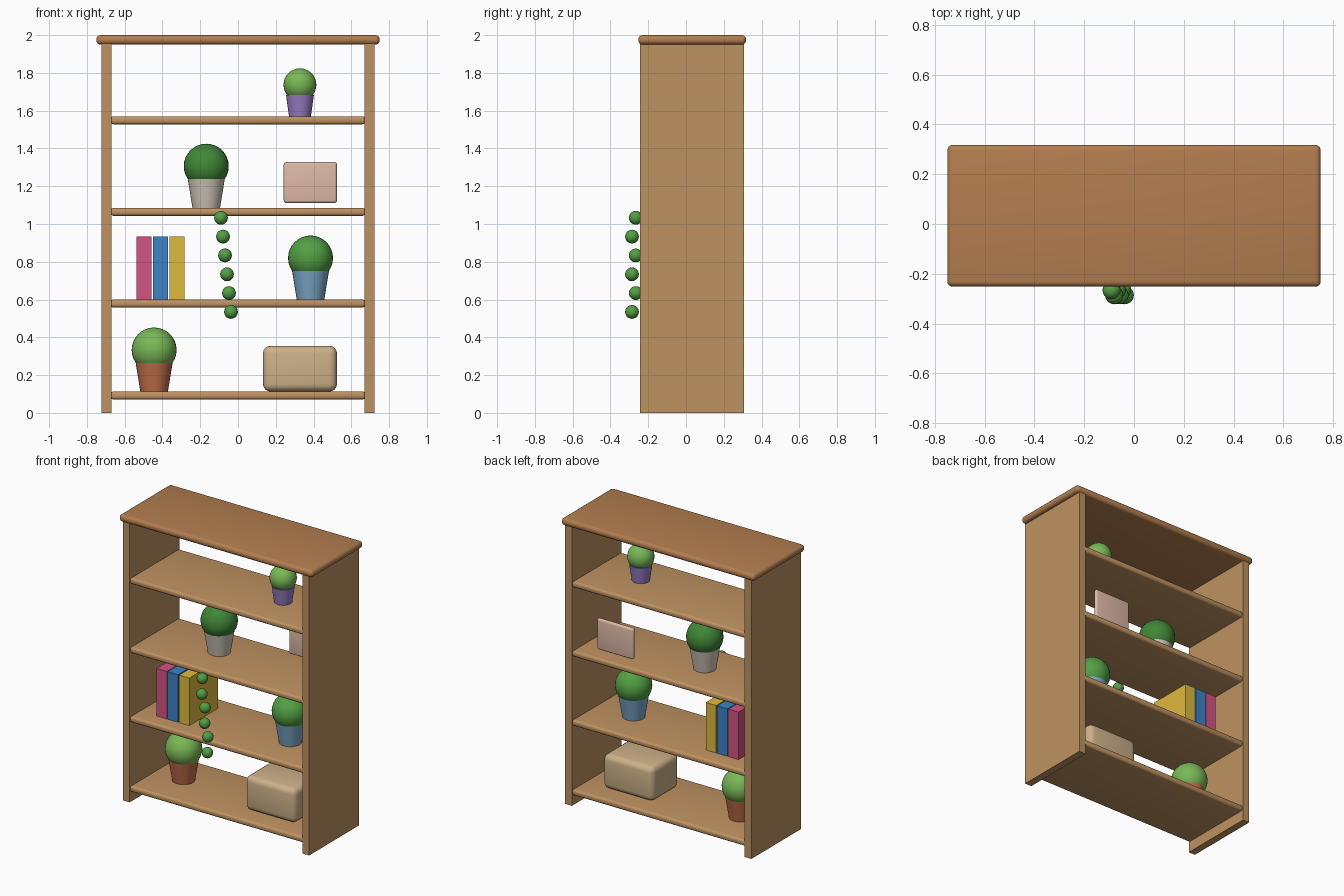
import bpy
from math import radians

if "Cube" in bpy.data.objects:
    bpy.data.objects.remove(bpy.data.objects["Cube"])

CY = 0.032  # depth centre of the shelf unit


def material(name, r, g, b):
    # picture colours (sRGB 0-255) to linear diffuse colour
    m = bpy.data.materials.new(name)
    m.diffuse_color = [(c / 255) ** 2.2 for c in (r, g, b)] + [1]
    m.use_nodes = True
    m.node_tree.nodes["Principled BSDF"].inputs["Base Color"].default_value = m.diffuse_color
    return m


def finish(name, mat, smooth=True):
    ob = bpy.context.object
    ob.name = name
    ob.data.materials.append(mat)
    if smooth:
        bpy.ops.object.shade_smooth_by_angle(angle=radians(35))
    return ob


def box(name, x, y, z, mat, bevel=0, segments=4):
    # x, y, z are (min, max) ranges
    bpy.ops.mesh.primitive_cube_add(size=1, location=[(a + b) / 2 for a, b in (x, y, z)])
    ob = bpy.context.object
    ob.scale = [b - a for a, b in (x, y, z)]
    bpy.ops.object.transform_apply(location=False, rotation=False, scale=True)
    if bevel:
        mod = ob.modifiers.new("rounded_edges", 'BEVEL')
        mod.width, mod.segments = bevel, segments
        bpy.ops.object.modifier_apply(modifier=mod.name)
    return finish(name, mat, bool(bevel))


def ball(name, loc, r, mat, segs=32):
    bpy.ops.mesh.primitive_uv_sphere_add(segments=segs, ring_count=segs // 2, radius=r, location=loc)
    bpy.ops.object.shade_smooth()
    return finish(name, mat, False)


def plant(name, x, z, r_low, r_top, height, r_leaf, z_leaf, pot_mat, leaf_mat):
    bpy.ops.mesh.primitive_cone_add(vertices=32, radius1=r_low, radius2=r_top, depth=height,
                                    location=(x, CY, z + height / 2))
    finish(name + "_pot", pot_mat)
    ball(name + "_foliage", (x, CY, z_leaf), r_leaf, leaf_mat)


wood = material("wood", 188, 145, 97)
shelf_wood = material("shelf_wood", 190, 145, 98)
top_wood = material("top_wood", 178, 125, 81)
light_green = material("light_green", 120, 182, 86)
mid_green = material("mid_green", 84, 158, 70)
dark_green = material("dark_green", 66, 134, 58)

# carcass
for side, s in (("left", -1), ("right", 1)):
    box(side + "_side_panel", sorted((s * 0.67, s * 0.722)), (-0.243, 0.307), (0, 1.955), wood)
box("top_board", (-0.75, 0.75), (-0.252, 0.318), (1.95, 2.0), top_wood, 0.022)
shelf_tops = [0.113, 0.6, 1.085, 1.57]
for i, z in enumerate(shelf_tops):
    box(f"shelf_{i + 1}", (-0.675, 0.675), (-0.24, 0.304), (z - 0.042, z), shelf_wood, 0.016)

# potted plants
plant("terracotta_plant", -0.444, 0.113, 0.073, 0.098, 0.154, 0.119, 0.333,
      material("terracotta", 190, 108, 74), light_green)
plant("blue_plant", 0.384, 0.6, 0.073, 0.098, 0.154, 0.119, 0.82,
      material("pot_blue", 122, 165, 198), mid_green)
plant("cream_plant", -0.168, 1.085, 0.073, 0.098, 0.154, 0.119, 1.306,
      material("pot_cream", 205, 195, 180), dark_green)
plant("purple_plant", 0.328, 1.57, 0.058, 0.074, 0.114, 0.087, 1.737,
      material("pot_purple", 150, 125, 195), light_green)

# row of books
books = [("pink", (210, 84, 132)), ("blue", (62, 130, 195)), ("yellow", (222, 184, 64))]
for (name, col), x in zip(books, (-0.537, -0.451, -0.363)):
    box(name + "_book", (x, x + 0.08), (-0.135, 0.185), (0.6, 0.933), material("book_" + name, *col))

# storage basket and picture panel
box("storage_basket", (0.132, 0.524), (-0.12, 0.182), (0.113, 0.355),
    material("basket", 204, 176, 136), 0.04)
box("picture_panel", (0.242, 0.524), (0.213, 0.243), (1.111, 1.328),
    material("panel_pink", 222, 184, 166), 0.014)

# trailing vine beads
for i in range(6):
    ball(f"vine_leaf_{i + 1}", (-0.09 + i * 0.0106, -0.286 if i % 2 else -0.266, 1.033 - i * 0.0997),
         0.0365, mid_green, 20)
